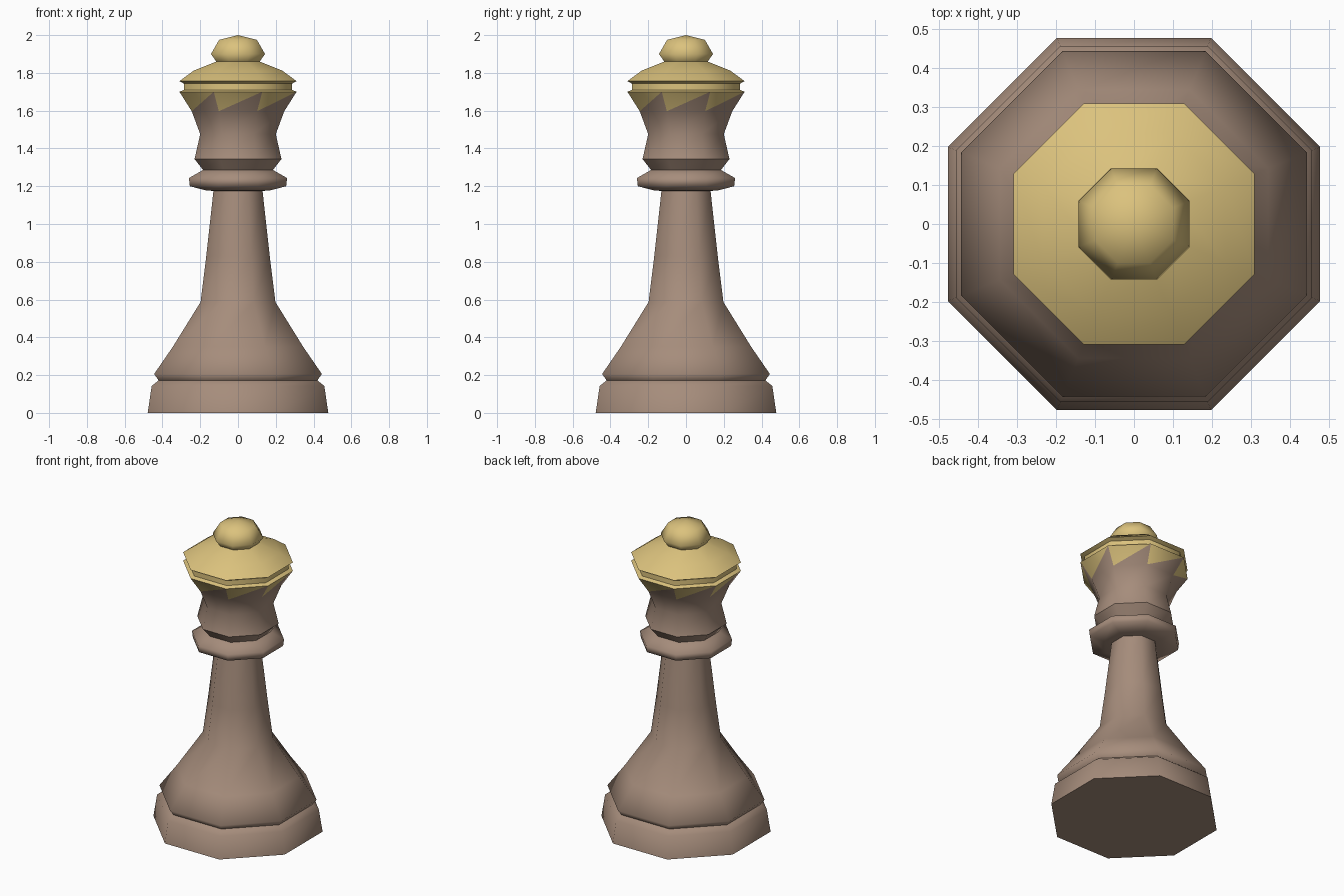
import bpy, bmesh, math

if "Cube" in bpy.data.objects:
    bpy.data.objects.remove(bpy.data.objects["Cube"])

SIDES = 8


def material(name, rgb):
    m = bpy.data.materials.new(name)
    m.diffuse_color = (*rgb, 1.0)
    m.use_nodes = True
    m.node_tree.nodes["Principled BSDF"].inputs["Base Color"].default_value = m.diffuse_color
    return m


brown = material("warm_brown", (0.38, 0.265, 0.20))
gold = material("pale_gold", (0.71, 0.54, 0.205))


def turned(name, profile, mats, angle=50, teeth=False):
    """Eight-sided turned part; profile is (flat-to-centre distance, height), going upward."""
    bm = bmesh.new()
    rings = []
    for d, z in profile:
        if d == 0:
            rings.append([bm.verts.new((0, 0, z))] * SIDES)
            continue
        r = d / math.cos(math.pi / SIDES)
        ring = []
        for i in range(SIDES):
            a = 2 * math.pi * (i + 0.5) / SIDES
            ring.append(bm.verts.new((r * math.cos(a), r * math.sin(a), z)))
        rings.append(ring)
    for j in range(len(rings) - 1):
        lo, hi = rings[j], rings[j + 1]
        for i in range(SIDES):
            k = (i + 1) % SIDES
            if teeth and j == len(rings) - 2:
                # zigzag crown edge: upper-left triangles are gold
                bm.faces.new((lo[i], lo[k], hi[k]))
                bm.faces.new((lo[i], hi[k], hi[i])).material_index = 1
            elif lo[0] is lo[1]:
                bm.faces.new((lo[0], hi[k], hi[i]))
            elif hi[0] is hi[1]:
                bm.faces.new((lo[i], lo[k], hi[0]))
            else:
                bm.faces.new((lo[i], lo[k], hi[k], hi[i]))
    for f in bm.faces:
        f.smooth = True
    bm.normal_update()
    for e in bm.edges:
        if len(e.link_faces) == 2:
            e.smooth = e.calc_face_angle() < math.radians(angle)
    me = bpy.data.meshes.new(name)
    bm.to_mesh(me)
    bm.free()
    for m in mats:
        me.materials.append(m)
    ob = bpy.data.objects.new(name, me)
    bpy.context.collection.objects.link(ob)
    return ob


# Foot and flared stem
turned("base", [(0, 0), (0.478, 0), (0.457, 0.143), (0.42, 0.172)], [brown])
turned("stem", [(0.42, 0.172), (0.444, 0.206), (0.345, 0.35), (0.198, 0.587),
                (0.168, 0.83), (0.13, 1.175)], [brown], angle=120)

# Collar ring
turned("collar", [(0.13, 1.175), (0.17, 1.178), (0.255, 1.2), (0.26, 1.243),
                  (0.185, 1.286)], [brown], angle=75)

# Head with gold teeth at the top
turned("head", [(0.185, 1.286), (0.23, 1.344), (0.2, 1.476), (0.245, 1.597),
                (0.31, 1.70)], [brown, gold], teeth=True)

# Crown: grooved rim, domed top, knob
turned("crown_rim", [(0.31, 1.70), (0.286, 1.71), (0.286, 1.743), (0.31, 1.756)], [gold], angle=46)
turned("crown_top", [(0.31, 1.756), (0.235, 1.812), (0.115, 1.86)], [gold])
turned("knob", [(0.115, 1.86), (0.143, 1.90), (0.1, 1.975), (0, 2.0)], [gold], angle=100)
